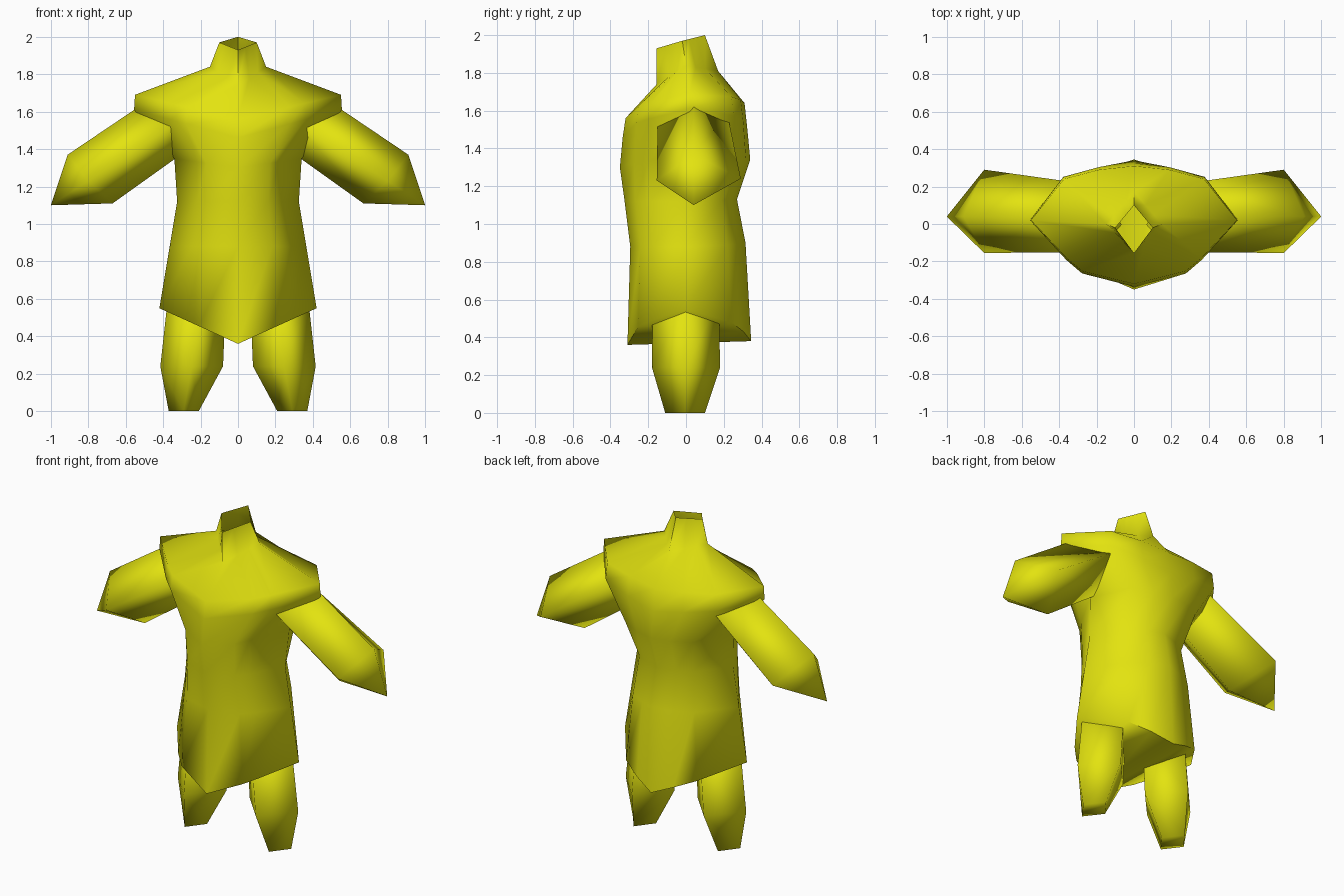
import bpy, bmesh, math

if "Cube" in bpy.data.objects:
    bpy.data.objects.remove(bpy.data.objects["Cube"])

yellow = bpy.data.materials.new("yellow")
yellow.diffuse_color = (0.77, 0.77, 0.005, 1)
yellow.use_nodes = True
yellow.node_tree.nodes["Principled BSDF"].inputs["Base Color"].default_value = yellow.diffuse_color


def loft(name, rings, start="flat", end="flat", angle=180):
    """Skin closed rings; a cap is 'flat', 'open', 'strips' or a tip point."""
    bm = bmesh.new()
    vs = [[bm.verts.new(p) for p in r] for r in rings]
    n = len(vs[0])
    for a, b in zip(vs, vs[1:]):
        for i in range(n):
            j = (i + 1) % n
            bm.faces.new((a[i], a[j], b[j], b[i]))
    for ring, cap in ((vs[0], start), (vs[-1], end)):
        if cap == "flat":
            bm.faces.new(ring)
        elif cap == "strips":
            # bridge front to back so the cap folds along the middle
            h = n // 2
            for s in (1, -1):
                for k in range(h // 2):
                    q = [ring[s * k], ring[s * (k + 1)],
                         ring[(h - s * (k + 1)) % n], ring[(h - s * k) % n]]
                    q = list(dict.fromkeys(q))
                    if len(q) > 2:
                        bm.faces.new(q)
        elif cap != "open":
            t = bm.verts.new(cap)
            for i in range(n):
                bm.faces.new((ring[i], ring[(i + 1) % n], t))
    bmesh.ops.recalc_face_normals(bm, faces=bm.faces)
    me = bpy.data.meshes.new(name)
    bm.to_mesh(me)
    bm.free()
    me.materials.append(yellow)
    ob = bpy.data.objects.new(name, me)
    bpy.context.collection.objects.link(ob)
    bpy.ops.object.select_all(action='DESELECT')
    ob.select_set(True)
    bpy.context.view_layer.objects.active = ob
    bpy.ops.object.shade_smooth_by_angle(angle=math.radians(angle))
    return ob


# fractions of half width and depth: front pair, then back pair
SKIRT = ((0.5, 0.82), (0.67, 0.6), (0.58, 0.70), (0.3, 0.88))
CHEST = ((0.5, 0.80), (0.65, 0.6), (0.68, 0.76), (0.34, 0.93))
NECK = ((0.4, 0.6), (0.7, 0.3), (0.7, 0.3), (0.4, 0.6))


def body_ring(shape, fy, fz, sx, sy, sz, by, bz):
    half = [(0, fy, fz)]
    for u, v in shape[:2]:
        half.append((u * sx, sy + (fy - sy) * v, fz + (sz - fz) * u))
    half.append((sx, sy, sz))
    for u, v in shape[2:]:
        half.append((u * sx, sy + (by - sy) * v, bz + (sz - bz) * u))
    half.append((0, by, bz))
    return half + [(-x, y, z) for x, y, z in half[-2:0:-1]]


# tunic from hem to open collar: front y z, side x y z, back y z
loft("tunic", [body_ring(*r) for r in (
    (SKIRT, -0.31, 0.36, 0.42, 0.00, 0.55, 0.345, 0.38),
    (SKIRT, -0.295, 0.88, 0.365, 0.00, 0.88, 0.315, 0.90),
    (SKIRT, -0.325, 1.12, 0.325, 0.00, 1.12, 0.27, 1.13),
    (CHEST, -0.35, 1.30, 0.34, 0.02, 1.35, 0.34, 1.34),
    (CHEST, -0.335, 1.46, 0.555, 0.02, 1.61, 0.325, 1.50),
    (CHEST, -0.32, 1.56, 0.55, 0.02, 1.69, 0.31, 1.64),
    (NECK, -0.155, 1.74, 0.15, 0.00, 1.84, 0.17, 1.81),
    (NECK, -0.155, 1.93, 0.10, -0.02, 1.97, 0.10, 2.00),
)], start="strips", end="open", angle=80)

# sleeve sections: top, front, bottom, back
SHOULDER = ((0.48, 0.04, 1.66), (0.30, -0.15, 1.56),
            (0.25, 0.04, 1.41), (0.30, 0.22, 1.58))
CUFF = ((0.91, 0.04, 1.37), (0.80, -0.155, 1.23),
        (0.67, 0.04, 1.11), (0.80, 0.29, 1.24))


def leg_ring(x0, x1, y0, y1, z):
    cx, cy = (x0 + x1) / 2, (y0 + y1) / 2
    return [(x1, cy, z), (cx, y1, z), (x0, cy, z), (cx, y0, z)]


for side, s in (("right", 1), ("left", -1)):
    def flip(ps):
        return [(s * x, y, z) for x, y, z in ps]

    # sleeve running down and out to a pointed end
    loft(side + "_sleeve", [flip(SHOULDER), flip(CUFF)],
         end=(s * 1.0, 0.04, 1.10))
    # tapered leg
    loft(side + "_leg", [flip(leg_ring(*r)) for r in (
        (0.21, 0.37, -0.11, 0.10, 0.0),
        (0.08, 0.415, -0.18, 0.18, 0.24),
        (0.065, 0.375, -0.18, 0.175, 0.60))])
